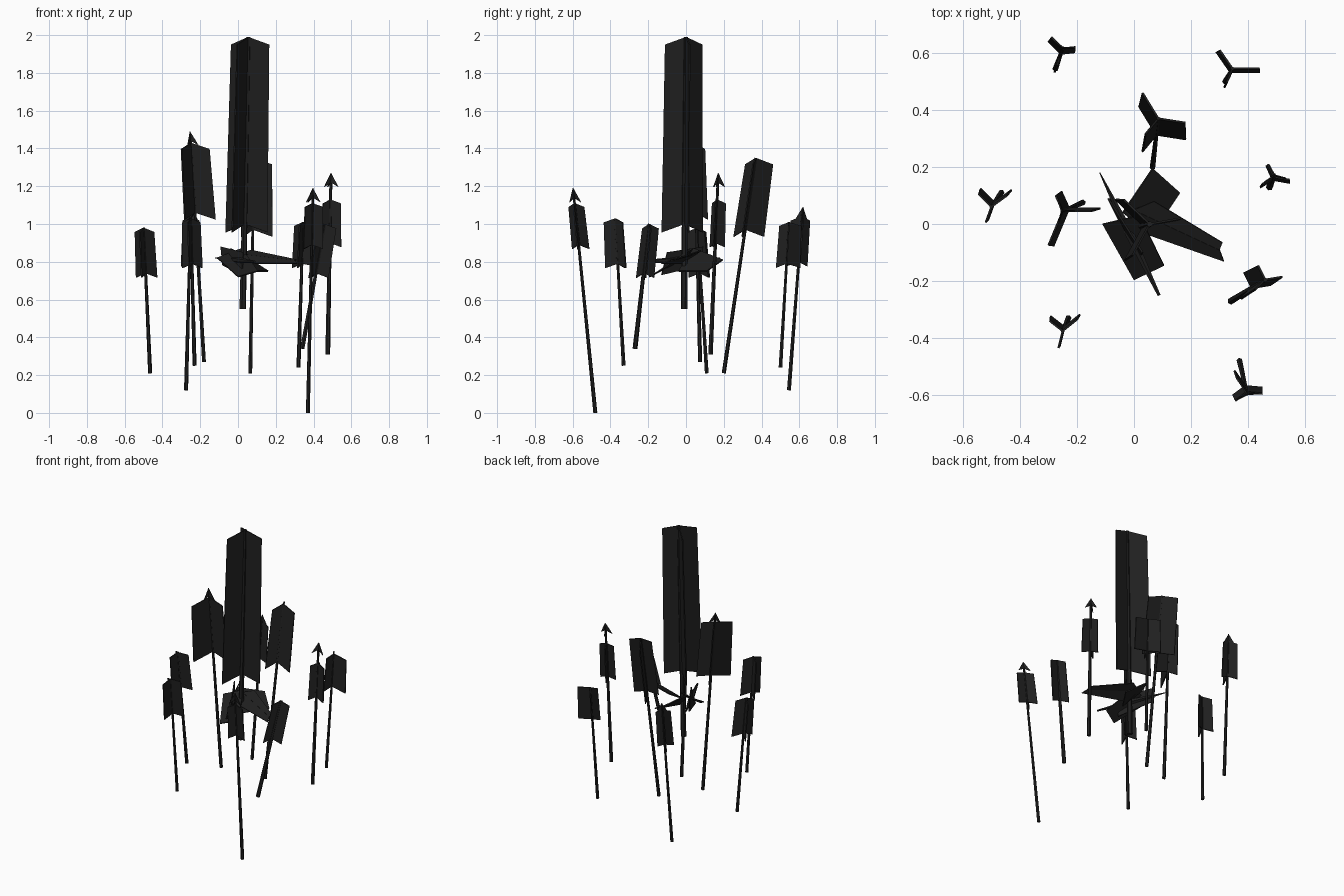
import bpy
import bmesh
from mathutils import Vector

cube = bpy.data.objects.get("Cube")
if cube:
    bpy.data.objects.remove(cube)

black = bpy.data.materials.new("charcoal_black")
black.use_nodes = True
COLOUR = (0.014, 0.014, 0.014, 1)
black.diffuse_color = COLOUR
bsdf = black.node_tree.nodes["Principled BSDF"]
bsdf.inputs["Base Color"].default_value = COLOUR
bsdf.inputs["Roughness"].default_value = 0.9


def finish(name, bm, thickness=0):
    mesh = bpy.data.meshes.new(name)
    bmesh.ops.recalc_face_normals(bm, faces=bm.faces)
    bm.to_mesh(mesh)
    bm.free()
    mesh.materials.append(black)
    obj = bpy.data.objects.new(name, mesh)
    bpy.context.collection.objects.link(obj)
    if thickness:
        mod = obj.modifiers.new("thickness", 'SOLIDIFY')
        mod.thickness = thickness
        mod.offset = 0
    return obj


def rod(name, start, end, r1, r2, sides=6):
    """Tapered straight rod between two points."""
    start, end = Vector(start), Vector(end)
    axis = end - start
    bm = bmesh.new()
    bmesh.ops.create_cone(bm, cap_ends=True, segments=sides, radius1=r1,
                          radius2=r2, depth=axis.length)
    turn = axis.to_track_quat('Z', 'Y').to_matrix().to_4x4()
    bmesh.ops.transform(bm, matrix=turn, verts=bm.verts)
    bmesh.ops.translate(bm, vec=(start + end) / 2, verts=bm.verts)
    return finish(name, bm)


def plates(name, polygons, thickness=0.007):
    """Separate thin flat plates held in one object."""
    bm = bmesh.new()
    for points in polygons:
        bm.faces.new([bm.verts.new(p) for p in points])
    return finish(name, bm, thickness)


def arrow(name, foot, top, low, fins, radius=0.011, tip=None):
    """Leaning shaft with three swept vanes and sometimes a barbed point."""
    foot, top = Vector(foot), Vector(top)

    def at(z):
        return foot.lerp(top, (z - foot.z) / (top.z - foot.z))

    high = top.z
    drop = 0.09 * (high - low) if high - low < 0.6 else 0.04
    offsets = [Vector((x, y, -drop)) for x, y in fins]
    rod(name + "_shaft", foot, at(tip - 0.04) if tip else top, radius, radius * 0.6)
    plates(name + "_vanes", [
        (at(low), at(high), at(high) + o, at(low) + o * 1.1) for o in offsets])
    if tip:
        barbs = [Vector((o.x, o.y, 0)).normalized() * 0.042 for o in offsets]
        plates(name + "_point", [
            (at(tip), at(tip - 0.05), at(tip - 0.075) + b) for b in barbs], 0.005)


# Tall central arrow
arrow("centre_arrow", (0.025, -0.01, 0.55), (0.055, 0, 1.99), 1.0,
      [(-0.09, 0.085), (-0.06, -0.11), (0.11, 0.02)], 0.018)

# Ring of smaller arrows
arrow("back_right_arrow", (-0.275, 0.545, 0.12), (-0.25, 0.615, 1.04), 0.8,
      [(-0.04, 0.04), (0.045, 0.005), (-0.02, -0.06)], tip=1.09)
arrow("far_right_arrow", (-0.465, 0.11, 0.21), (-0.5, 0.06, 0.98), 0.74,
      [(-0.045, 0.045), (-0.02, -0.055), (0.055, 0.04)])
arrow("front_right_arrow", (-0.23, -0.33, 0.25), (-0.25, -0.375, 1.03), 0.79,
      [(-0.045, 0.035), (0.05, 0.04), (-0.015, -0.06)])
arrow("inner_right_arrow", (-0.18, 0.075, 0.27), (-0.25, 0.045, 1.43), 1.06,
      [(-0.025, 0.055), (0.1, 0), (-0.05, -0.12)], tip=1.49)
arrow("back_arrow", (0.065, 0.2, 0.21), (0.085, 0.37, 1.35), 0.97,
      [(-0.055, 0.09), (0.095, -0.015), (-0.045, -0.055)])
arrow("back_left_arrow", (0.32, 0.5, 0.24), (0.345, 0.545, 1.01), 0.79,
      [(-0.045, 0.065), (0.095, 0), (-0.02, -0.05)])
arrow("far_left_arrow", (0.475, 0.13, 0.31), (0.49, 0.165, 1.13), 0.9,
      [(-0.02, 0.045), (0.055, -0.01), (-0.04, -0.025)], 0.013, tip=1.27)
arrow("front_left_arrow", (0.34, -0.27, 0.34), (0.46, -0.195, 1.0), 0.74,
      [(0.06, 0.01), (-0.025, 0.05), (-0.035, -0.035)], 0.013)
arrow("front_arrow", (0.37, -0.48, 0), (0.395, -0.59, 1.11), 0.89,
      [(0.055, -0.005), (-0.04, -0.03), (-0.035, 0.05)], tip=1.19)

# Flattened cross piece around the central shaft
rod("cross_spear_front", (-0.015, -0.035, 0.81), (0.088, -0.25, 0.8), 0.018, 0.006)
rod("cross_spear_back", (-0.015, -0.035, 0.81), (-0.12, 0.18, 0.82), 0.018, 0.002)
plates("cross_blades", [
    [(-0.11, 0, 0.82), (0, -0.195, 0.72), (0.105, -0.145, 0.75), (0.02, 0.03, 0.87)],
    [(0.065, 0.195, 0.81), (0.16, 0.11, 0.75), (0.06, -0.04, 0.75), (-0.04, 0.04, 0.87)],
    [(-0.09, 0.09, 0.88), (-0.08, 0.08, 0.78), (0.02, -0.13, 0.73), (0.03, -0.1, 0.85)]])

# Long sideways wedge made of two folded plates
plates("side_wedge", [
    [(0, 0.05, 0.84), (0.07, 0.08, 0.86), (0.31, -0.065, 0.81), (0.3, -0.09, 0.805)],
    [(0, 0.05, 0.84), (0.03, -0.03, 0.79), (0.315, -0.13, 0.79), (0.3, -0.09, 0.805)]])
